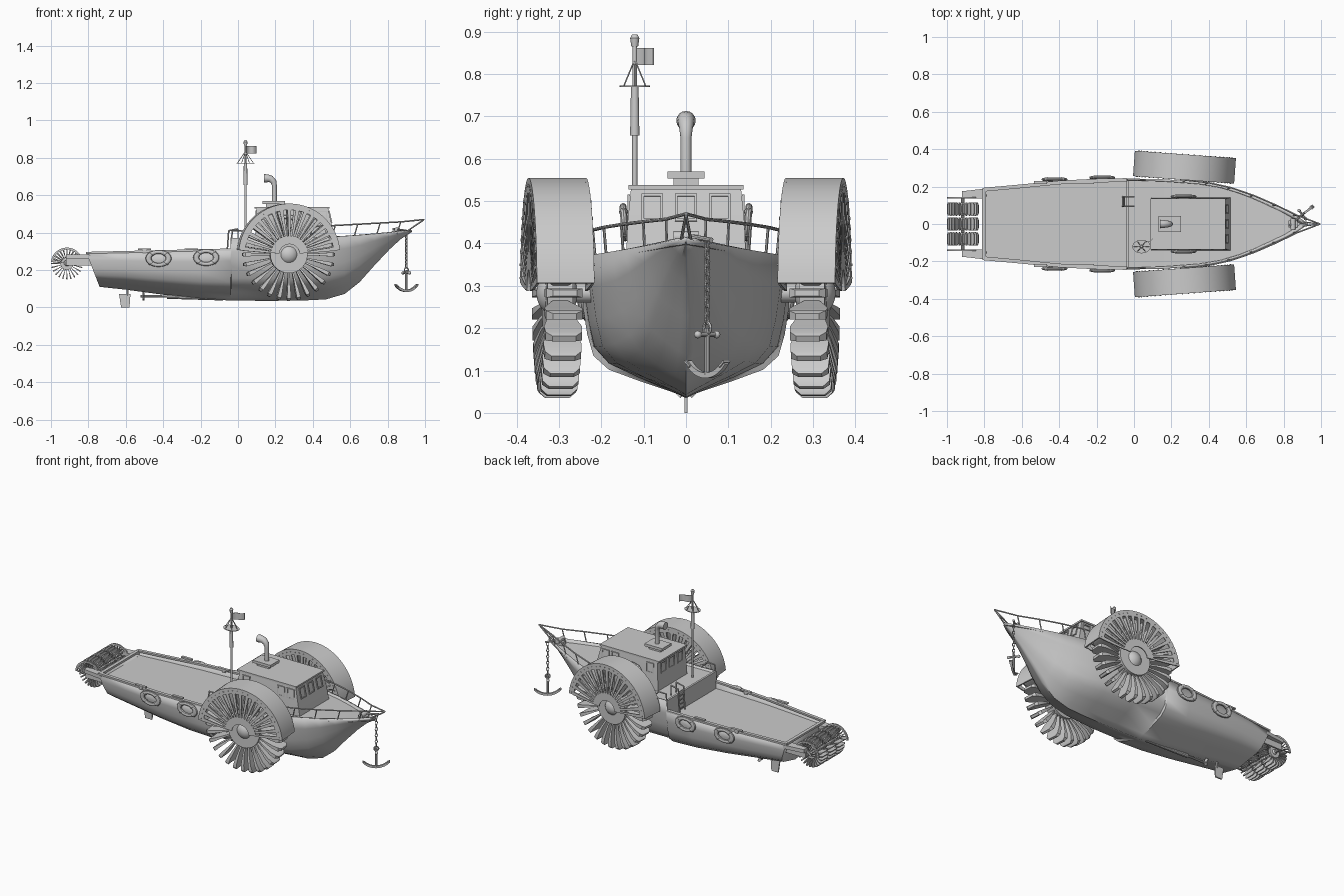
import bpy, bmesh
from math import pi, sin, cos, radians
from mathutils import Matrix, Vector

if "Cube" in bpy.data.objects:
    bpy.data.objects.remove(bpy.data.objects["Cube"])

I = Matrix()
T = lambda x, y, z: Matrix.Translation((x, y, z))
R = lambda deg, ax: Matrix.Rotation(radians(deg), 4, ax)
S = lambda x, y, z: Matrix.Diagonal((x, y, z, 1))


def finish(name, bm, angle=35):
    bmesh.ops.recalc_face_normals(bm, faces=bm.faces)
    me = bpy.data.meshes.new(name)
    bm.to_mesh(me)
    bm.free()
    ob = bpy.data.objects.new(name, me)
    bpy.context.collection.objects.link(ob)
    bpy.ops.object.select_all(action='DESELECT')
    ob.select_set(True)
    bpy.context.view_layer.objects.active = ob
    bpy.ops.object.shade_smooth_by_angle(angle=radians(angle))
    return ob


def loft(bm, rings, cap=True, loop=False, cyc=True):
    vs = [[bm.verts.new(p) for p in r] for r in rings]
    n, m = len(vs), len(vs[0])
    for i in range(n if loop else n - 1):
        a, b = vs[i], vs[(i + 1) % n]
        for j in range(m if cyc else m - 1):
            k = (j + 1) % m
            bm.faces.new((a[j], a[k], b[k], b[j]))
    if cap and not loop:
        bm.faces.new(vs[0][::-1])
        bm.faces.new(vs[-1])


def box(bm, size, loc=(0, 0, 0), M=I):
    bmesh.ops.create_cube(bm, size=1, matrix=M @ T(*loc) @ S(*size))


def rod(bm, a, b, r, r2=None, seg=10):
    a, b = Vector(a), Vector(b)
    d = b - a
    M = Matrix.Translation((a + b) / 2) @ d.to_track_quat('Z', 'Y').to_matrix().to_4x4()
    bmesh.ops.create_cone(bm, cap_ends=True, segments=seg, radius1=r,
                          radius2=r if r2 is None else r2, depth=d.length, matrix=M)


def path(bm, pts, r, seg=8):
    for a, b in zip(pts, pts[1:]):
        rod(bm, a, b, r, seg=seg)


def ball(bm, M, r):
    bmesh.ops.create_uvsphere(bm, u_segments=20, v_segments=12, radius=r, matrix=M)


def arc(bm, M, r0, r1, y0, y1, a0=0, a1=360, n=32):
    full = a1 - a0 >= 360
    rings = []
    for i in range(n if full else n + 1):
        a = radians(a0 + (a1 - a0) * i / n)
        rings.append([M @ Vector((r * cos(a), y, r * sin(a)))
                      for r, y in ((r0, y0), (r1, y0), (r1, y1), (r0, y1))])
    loft(bm, rings, loop=full)


def torus(bm, M, rad, r, n=24, m=10):
    loft(bm, [[M @ Vector(((rad + r * cos(b)) * cos(a), r * sin(b), (rad + r * cos(b)) * sin(a)))
               for b in [2 * pi * j / m for j in range(m)]]
              for a in [2 * pi * i / n for i in range(n)]], loop=True)


def frame(bm, M, w, h, t=.006):
    for s in (-1, 1):
        box(bm, (t, t, h + t), (s * w / 2, 0, 0), M)
        box(bm, (w + t, t, t), (0, 0, s * h / 2), M)


def paddle_wheel(bm, M, count=28):
    ball(bm, M @ S(1, .9, 1), .055)
    arc(bm, M, .04, .1, -.03, .03)
    for i in range(count):
        P = M @ R(360 * i / count, 'Y')
        loft(bm, [[P @ Vector((r, sy * ya, sz * zt)) for sy, sz in ((-1, -1), (1, -1), (1, 1), (-1, 1))]
                  for r, ya, zt in ((.09, .015, .004), (.14, .032, .005), (.2, .045, .009),
                                    (.235, .043, .011), (.248, .028, .007))])


def fan(bm, M, y, t=.006, count=17):
    # half-round slotted side plate
    arc(bm, M, .238, .272, y - t / 2, y + t / 2, 5, 175)
    arc(bm, M, .055, .1, y - t / 2, y + t / 2, 5, 175)
    for i in range(count):
        P = M @ R(-7 - 166 * i / (count - 1), 'Y')
        loft(bm, [[P @ Vector((r, y + sy * t / 2, sz * w)) for sy, sz in ((-1, -1), (1, -1), (1, 1), (-1, 1))]
                  for r, w in ((.095, .005), (.242, .010))])


# hull stations: x, half width, sheer, keel, V amount
ST = [(-.74, .188, .29, .11, 0), (-.6, .21, .293, .095, 0), (-.4, .23, .297, .068, 0),
      (-.2, .24, .302, .045, 0), (-.04, .243, .308, .037, 0), (-.035, .243, .37, .037, 0),
      (.15, .24, .37, .035, 0), (.35, .225, .372, .037, .05), (.47, .205, .376, .043, .15),
      (.57, .175, .381, .072, .3), (.65, .145, .386, .135, .45), (.73, .11, .392, .225, .6),
      (.81, .075, .398, .31, .75), (.87, .043, .404, .365, .9), (.93, .003, .41, .404, 1)]
SEC = [(0, 0), (.15, .05), (.45, .14), (.75, .24), (.9, .36), (.96, .55), (1, .78), (1, 1)]


def at(x, k):
    for a, b in zip(ST, ST[1:]):
        if x <= b[0]:
            return a[k] + (b[k] - a[k]) * (x - a[0]) / (b[0] - a[0])
    return ST[-1][k]


bm = bmesh.new()
rings = []
for i, (x, hw, sh, ke, v) in enumerate(ST):
    rake = (.07, .02)[i] if i < 2 else 0
    half = [(x - rake * t, hw * (f * (1 - v) + t ** .8 * v), ke + (sh - ke) * t) for f, t in SEC]
    rings.append([(a, -y, z) for a, y, z in half[:0:-1]] + half)
loft(bm, rings, cap=False, cyc=False)
bm.verts.ensure_lookup_table()
bm.faces.new(bm.verts[:len(rings[0])])
hull = finish('hull', bm, 50)
mod = hull.modifiers.new('thickness', 'SOLIDIFY')
mod.thickness, mod.offset = .012, -1

# decks and the step between them
bm = bmesh.new()
aft = [(-.795, .183)] + [(s[0], s[1] - .006) for s in ST[1:5]]
loft(bm, [[(x, -w, .268), (x, w, .268)] for x, w in aft], cap=False, cyc=False)
loft(bm, [[(s[0], -s[1] * .97, s[2] - .012), (s[0], s[1] * .97, s[2] - .012)] for s in ST[5:]],
     cap=False, cyc=False)
box(bm, (.012, .47, .11), (-.035, 0, .318))
finish('decks', bm)

# gunwale strips along the aft deck
bm = bmesh.new()
for s in (-1, 1):
    pts = [(-.81, .185)] + [(q[0], q[1] - .006) for q in ST[1:5]]
    loft(bm, [[(x, s * (y + dy), .293 + .018 * (x + .81) / .77 + dz)
               for dy, dz in ((-.012, -.006), (.008, -.006), (.008, .004), (-.012, .004))] for x, y in pts])
    for x in (-.5, -.25):
        box(bm, (.07, .016, .008), (x, s * .222, .312))
        box(bm, (.02, .012, .02), (x, s * .222, .302))
box(bm, (.02, .37, .012), (-.802, 0, .29))
finish('gunwale', bm)

# side paddle wheels with fenders
for s, side in ((1, 'left'), (-1, 'right')):
    M = T(.27, s * .304, .283) @ R(-4.2 * s, 'Z')
    bm = bmesh.new()
    paddle_wheel(bm, M)
    rod(bm, (.27, s * .18, .283), (.27, s * .3, .283), .022, seg=16)
    finish(side + '_paddle_wheel', bm)
    bm = bmesh.new()
    arc(bm, M, .264, .272, -.068, .068, 5, 175, 40)
    for y in (-.065, .065):
        fan(bm, M, y)
        for i in range(24):
            P = M @ R(-8 - 164 * i / 23, 'Y') @ T(.255, y * 1.05, 0)
            box(bm, (.005, .005, .005), M=P)
    finish(side + '_fender', bm)

# stern paddle wheels, guards and brackets
bm = bmesh.new()
for y in (-.08, 0, .08):
    paddle_wheel(bm, T(-.915, y, .235) @ S(.343, .8, .343), 24)
rod(bm, (-.915, -.145, .235), (-.915, .145, .235), .01)
finish('stern_paddle_wheels', bm)
bm = bmesh.new()
for s in (-1, 1):
    fan(bm, T(-.915, s * .14, .235) @ S(.312, 1, .312), 0, .008, 13)
    loft(bm, [[(x, s * y, z) for x, y in ((-.79, .19), (-.80, .135), (-.92, .14), (-.92, .175))]
              for z in (.262, .284)])
    loft(bm, [[(x, s * y, z) for x, z in ((-.79, .27), (-.92, .265), (-.92, .225), (-.78, .225))]
              for y in (.148, .158)])
finish('stern_guards', bm)

# cabin
bm = bmesh.new()
loft(bm, [[(x0, -w, z), (x1, -w, z), (x1, w, z), (x0, w, z)]
          for x0, x1, w, z in ((.09, .52, .142, .35), (.095, .50, .138, .45), (.10, .482, .13, .528))])
box(bm, (.40, .272, .01), (.288, 0, .533))
for y in (-.08, 0, .08):
    frame(bm, T(.494, y, .485) @ R(-13, 'Y') @ R(90, 'Z'), .045, .06)
    frame(bm, T(.096, y, .485) @ R(90, 'Z'), .045, .06)
for s in (-1, 1):
    for x in (.15, .385, .45):
        frame(bm, T(x, s * .135, .485), .045, .055)
finish('cabin', bm)

# funnel with bent, flared mouth
bm = bmesh.new()
box(bm, (.12, .088, .016), (.19, 0, .562))
box(bm, (.08, .06, .03), (.19, 0, .545))
prof = [(.195, .565, 0, .013), (.195, .65, 0, .013), (.190, .672, -25, .016), (.175, .687, -60, .019),
        (.158, .690, -88, .021), (.138, .690, -90, .023)]
loft(bm, [[T(x, 0, z) @ R(d, 'Y') @ Vector((r * cos(2 * pi * j / 16), r * sin(2 * pi * j / 16), 0))
           for j in range(16)] for x, z, d, r in prof])
finish('funnel', bm)

# mast with lookout, lamp and flag
bm = bmesh.new()
mx, my = .04, -.121
for z0, z1, r, r2 in ((.35, .66, .006, .006), (.655, .77, .011, .009), (.77, .865, .005, .005),
                      (.865, .885, .008, .011), (.885, .894, .011, .006)):
    rod(bm, (mx, my, z0), (mx, my, z1), r, r2, 12)
bmesh.ops.create_cone(bm, cap_ends=True, segments=24, radius1=.036, radius2=.036, depth=.004,
                      matrix=T(mx, my, .771) @ S(1.35, 1, 1))
for i in range(6):
    a = i * pi / 3
    rod(bm, (mx + .042 * cos(a), my + .03 * sin(a), .772), (mx, my, .835), .0018, seg=5)
loft(bm, [[(mx + .06 * t, my + .045 * t + .008 * sin(6 * t) + d, z) for z in (.822, .862)] +
          [(mx + .06 * t, my + .045 * t + .008 * sin(6 * t) + d + .003, z) for z in (.862, .822)]
          for t, d in [(i / 8, 0) for i in range(9)]])
finish('mast', bm)

# bow rail and fence at the step
bm = bmesh.new()
xs = (.28, .4, .52, .64, .76, .87)
for s in (-1, 1):
    top = [(x, s * (at(x, 1) + .004), .425 + .033 * (x - .28) / .6) for x in xs]
    path(bm, top + [(.995, 0, .47)], .004)
    for p in top:
        rod(bm, (p[0] - .02, p[1] * .97, at(p[0], 2) - .01), p, .0035, seg=6)
    rod(bm, (.9, s * .012, .405), (.99, 0, .466), .004, seg=6)
    path(bm, [(-.035, s * .235, .36), (-.03, s * .235, .41), (.02, s * .235, .41), (.06, s * .235, .37)], .004)
finish('bow_rail', bm)

# ladder
bm = bmesh.new()
for y in (.095, .145):
    path(bm, [(-.06, y, .27), (-.05, y, .41), (-.0, y, .42), (.0, y, .36)], .004)
for i in range(5):
    rod(bm, (-.058 + .002 * i, .095, .29 + .025 * i), (-.058 + .002 * i, .145, .29 + .025 * i), .003)
finish('ladder', bm)

# life rings on the hull and cabin sides
for s in (-1, 1):
    for x, y, z in ((-.425, .238, .262), (-.17, .248, .267), (.265, .146, .45)):
        bm = bmesh.new()
        M = T(x, s * y, z) @ R(-4 * s, 'X') @ S(1.45, .8, .95)
        torus(bm, M, .037, .011)
        for i in range(4):
            torus(bm, M @ R(90 * i + 45, 'Y') @ T(.037, 0, 0) @ R(90, 'X') @ S(1, 1.6, 1), .011, .002, 12, 5)
        finish('life_ring', bm)

# anchor, chain and bow davit
bm = bmesh.new()
ax, ay = .90, .05
for i in range(10):
    torus(bm, T(ax, ay, .395 - .019 * i) @ R(90 * i + 45, 'Z') @ S(.7, 1, 1.2), .0095, .003, 12, 6)
A = T(ax, ay, 0) @ R(38, 'Z')
torus(bm, A @ T(0, 0, .2), .013, .004, 14, 6)
rod(bm, (ax, ay, .09), (ax, ay, .2), .007, .006)
rod(bm, A @ Vector((0, -.028, .185)), A @ Vector((0, .028, .185)), .006)
for s in (-1, 1):
    ball(bm, A @ T(0, s * .028, .185), .009)
    box(bm, (.022, .02, .005), M=A @ T(s * .066, 0, .116) @ R(s * -35, 'Y'))
arc(bm, A @ T(0, 0, .185), .09, .103, -.006, .006, 223, 317, 14)
finish('anchor', bm)
bm = bmesh.new()
rod(bm, (.83, -.01, .42), (.91, .06, .408), .006)
rod(bm, (.85, -.03, .415), (.85, .03, .415), .014, seg=14)
box(bm, (.05, .035, .02), (.85, 0, .4))
finish('davit', bm)

# propeller, shaft and rudder
bm = bmesh.new()
rod(bm, (-.52, 0, .06), (-.28, 0, .058), .006)
rod(bm, (-.38, 0, .058), (-.08, 0, .045), .012, .008)
for i in range(4):
    box(bm, (.004, .016, .026), M=T(-.505, 0, .06) @ R(90 * i + 45, 'X') @ T(0, 0, .014) @ R(30, 'Z'))
finish('propeller', bm)
bm = bmesh.new()
loft(bm, [[(x, y, z) for x, z in ((-.625, 0), (-.58, 0), (-.575, .072), (-.636, .072))] for y in (-.004, .004)])
rod(bm, (-.59, 0, .06), (-.59, 0, .11), .006)
finish('rudder', bm)
